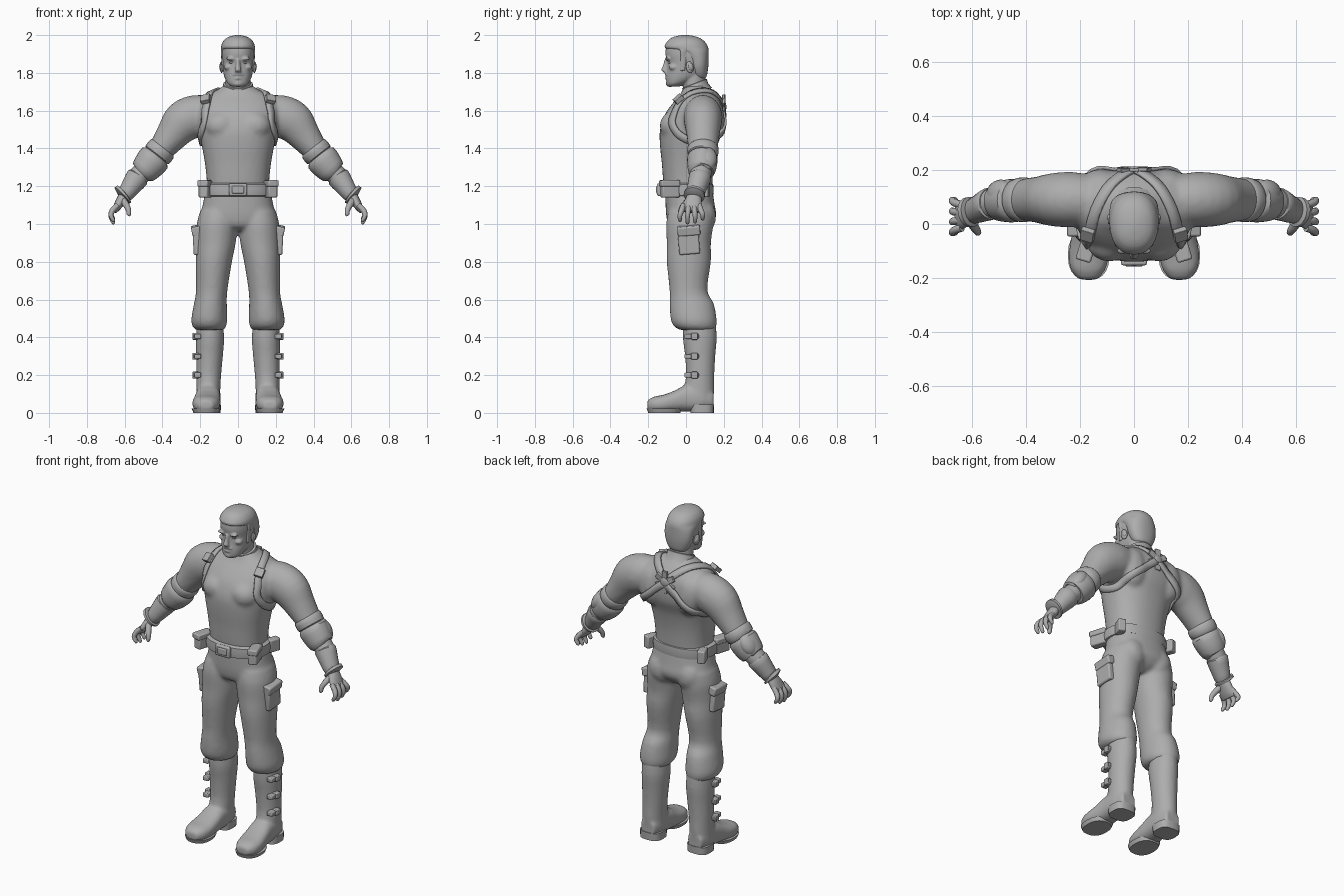
import bpy, bmesh, math
from mathutils import Vector, Matrix, Euler
from mathutils.bvhtree import BVHTree

GREY = bpy.data.materials.new("plain grey")
GREY.diffuse_color = (0.42, 0.42, 0.42, 1)
X, Y, Z = Vector((1, 0, 0)), Vector((0, 1, 0)), Vector((0, 0, 1))
FLAT, FOOT = (X, Y), (X, Z)


def refine(secs, sub):
    """Catmull-Rom interpolation between sections."""
    out = []
    for i in range(len(secs) - 1):
        p0, p1, p2 = secs[max(i - 1, 0)], secs[i], secs[i + 1]
        p3 = secs[min(i + 2, len(secs) - 1)]
        for k in range(sub):
            t = k / sub
            out.append([0.5 * (2 * b + (c - a) * t + (2 * a - 5 * b + 4 * c - d) * t * t
                        + (3 * b - a - 3 * c + d) * t ** 3) for a, b, c, d in zip(p0, p1, p2, p3)])
    return out + [list(secs[-1])]


def loft(bm, secs, axes=None, n=24, power=2.0, sub=3, mirror=False):
    """Skin through sections (x, y, z, radius_a, radius_b)."""
    secs = refine(secs, sub)
    pts = [Vector(s[:3]) for s in secs]
    for sx in ((1, -1) if mirror else (1,)):
        rings = []
        for i, s in enumerate(secs):
            if axes:
                a, b = axes
            else:
                t = (pts[min(i + 1, len(pts) - 1)] - pts[max(i - 1, 0)]).normalized()
                b = (Y - t * Y.dot(t)).normalized()
                a = b.cross(t)
            ring = []
            for k in range(n):
                c, q = math.cos(2 * math.pi * k / n), math.sin(2 * math.pi * k / n)
                e = 2 / power
                p = pts[i] + a * (s[3] * math.copysign(abs(c) ** e, c)) + b * (s[4] * math.copysign(abs(q) ** e, q))
                ring.append(bm.verts.new((p.x * sx, p.y, p.z)))
            rings.append(ring)
        for r0, r1 in zip(rings, rings[1:]):
            for k in range(n):
                bm.faces.new((r0[k], r0[(k + 1) % n], r1[(k + 1) % n], r1[k]))
        bm.faces.new(rings[0][::-1])
        bm.faces.new(rings[-1])


def shape(bm, kind, loc, size, rot=(0, 0, 0), mirror=False):
    """Box or ellipsoid with full size, optionally mirrored in x."""
    for sx in ((1, -1) if mirror else (1,)):
        m = Matrix.Translation((loc[0] * sx, loc[1], loc[2])) @ \
            Euler((rot[0], rot[1] * sx, rot[2] * sx)).to_matrix().to_4x4() @ Matrix.Diagonal((*size, 1))
        if kind == "box":
            bmesh.ops.create_cube(bm, size=1, matrix=m)
        else:
            bmesh.ops.create_uvsphere(bm, u_segments=16, v_segments=10, radius=0.5, matrix=m)


def finish(bm, name, voxel=0, bevel=0, angle=50):
    bmesh.ops.recalc_face_normals(bm, faces=bm.faces[:])
    me = bpy.data.meshes.new(name)
    bm.to_mesh(me)
    bm.free()
    me.materials.append(GREY)
    ob = bpy.data.objects.new(name, me)
    bpy.context.collection.objects.link(ob)
    if voxel:
        r = ob.modifiers.new("blend", "REMESH")
        r.mode, r.voxel_size, r.use_smooth_shade = "VOXEL", voxel, True
        s = ob.modifiers.new("soften", "SMOOTH")
        s.factor, s.iterations = 0.5, 5
    if bevel:
        b = ob.modifiers.new("bevel", "BEVEL")
        b.width, b.segments = bevel, 2
    bpy.ops.object.select_all(action="DESELECT")
    ob.select_set(True)
    bpy.context.view_layer.objects.active = ob
    bpy.ops.object.shade_smooth_by_angle(angle=math.radians(angle))
    return ob


# Torso and arms, blended into one skin
bm = bmesh.new()
loft(bm, [(0, y, z, rx, ry) for z, y, rx, ry in (
    (1.14, .015, .168, .122), (1.22, .01, .165, .13), (1.32, .01, .175, .138), (1.42, .015, .193, .153),
    (1.5, .03, .21, .168), (1.58, .045, .218, .157), (1.64, .06, .21, .13), (1.68, .065, .175, .1),
    (1.71, .06, .11, .078), (1.735, .055, .075, .06))], FLAT, 40, 2.3)
loft(bm, [(.13, .085, 1.575, .1, .09), (.22, .09, 1.572, .112, .102), (.29, .09, 1.54, .112, .1),
          (.345, .09, 1.475, .09, .088), (.41, .09, 1.39, .068, .076), (.47, .085, 1.31, .057, .06),
          (.53, .075, 1.25, .055, .056), (.565, .06, 1.2, .046, .048), (.605, .045, 1.14, .034, .038)], mirror=True)
shape(bm, "ball", (.09, -.07, 1.52), (.17, .14, .15), mirror=True)     # chest
shape(bm, "ball", (.12, .14, 1.55), (.17, .13, .24), mirror=True)      # shoulder blades
torso = finish(bm, "upper_body", voxel=.012)

# Trousers with gathered cuffs
bm = bmesh.new()
loft(bm, [(0, y, z, rx, ry) for z, y, rx, ry in (
    (1.18, .015, .172, .125), (1.1, .022, .187, .13), (1.04, .028, .2, .132), (.99, .02, .17, .11),
    (.965, .02, .1, .07))], FLAT, 40, 2.3)
loft(bm, [(.1, .025, 1.07, .1, .118), (.11, .02, 1, .108, .125), (.117, .015, .9, .105, .117),
          (.128, .015, .8, .096, .117), (.139, .013, .65, .083, .1), (.146, .03, .58, .087, .117),
          (.152, .04, .5, .095, .122), (.152, .048, .46, .09, .113), (.15, .06, .44, .075, .095)],
     FLAT, 32, mirror=True)
shape(bm, "ball", (.148, -.03, .55), (.14, .11, .16), mirror=True)     # knees
shape(bm, "ball", (.09, .085, 1.04), (.17, .15, .19), mirror=True)     # seat
finish(bm, "trousers", voxel=.011)

# Boots, blended shaft and foot
bm = bmesh.new()
loft(bm, [(.15, .07, .5, .066, .085), (.148, .073, .4, .075, .09), (.151, .075, .3, .071, .08),
          (.155, .075, .2, .066, .075), (.157, .07, .13, .064, .08), (.158, .07, .06, .064, .075)], FLAT, mirror=True)
loft(bm, [(.157, .145, .07, .045, .045), (.157, .08, .08, .064, .072), (.159, 0, .078, .066, .07),
          (.163, -.06, .062, .071, .056), (.168, -.12, .05, .074, .046), (.17, -.17, .045, .063, .041),
          (.17, -.205, .04, .036, .026)], FOOT, 24, 2.5, mirror=True)
finish(bm, "boots", voxel=.009)
bm = bmesh.new()
loft(bm, [(.158, .085, 0, .066, .062), (.158, .085, .045, .068, .064)], FLAT, 20, 3, 1, True)
loft(bm, [(.168, -.115, 0, .068, .085), (.168, -.115, .022, .077, .093)], FLAT, 20, 2.4, 1, True)
finish(bm, "boot_soles")
bm = bmesh.new()
for z in (.405, .3, .2):
    shape(bm, "box", (.214, .03, z), (.036, .075, .026), mirror=True)
    shape(bm, "box", (.225, .045, z), (.034, .035, .036), mirror=True)
finish(bm, "boot_buckles", bevel=.005)

# Thigh pockets
bm = bmesh.new()
shape(bm, "box", (.215, .015, .905), (.045, .11, .13), (.08, .03, 0), mirror=True)
shape(bm, "box", (.221, .015, .965), (.05, .12, .05), (.08, .2, 0), mirror=True)
finish(bm, "thigh_pockets", bevel=.008)

# Belt, buckle and pouches
bm = bmesh.new()
loft(bm, [(0, .004, z, .188 - d, .143 - d) for z, d in ((1.145, .02), (1.152, .003), (1.18, 0), (1.21, .003), (1.218, .02))],
     FLAT, 40, 2.3, 1)
finish(bm, "belt", angle=40)
bm = bmesh.new()
shape(bm, "box", (0, -.142, 1.182), (.095, .022, .066))
shape(bm, "box", (0, -.15, 1.182), (.065, .016, .042))
shape(bm, "box", (.172, -.085, 1.18), (.05, .095, .08), (0, 0, .3), True)
shape(bm, "box", (.174, -.087, 1.215), (.058, .104, .034), (0, 0, .3), True)
shape(bm, "box", (.172, .09, 1.18), (.045, .07, .075), (0, 0, -.35), True)
finish(bm, "belt_buckle_and_pouches", bevel=.007)

# Elbow guards and sleeve bands
bm = bmesh.new()
loft(bm, [(.395, .09, 1.408, .066, .072), (.403, .09, 1.398, .078, .083), (.428, .089, 1.366, .078, .08),
          (.436, .088, 1.356, .06, .065)], sub=2, mirror=True)
loft(bm, [(.428, .088, 1.365, .06, .065), (.44, .087, 1.35, .086, .08), (.475, .085, 1.308, .082, .078),
          (.505, .08, 1.275, .07, .068), (.51, .08, 1.27, .05, .05)], sub=2, mirror=True)
shape(bm, "ball", (.492, .105, 1.345), (.09, .12, .15), (0, -.6, 0), True)
finish(bm, "elbow_guards", angle=40)

# Gauntlets with flared cuffs
bm = bmesh.new()
loft(bm, [(.528, .076, 1.252, .05, .05), (.532, .075, 1.247, .062, .06), (.565, .06, 1.2, .053, .053),
          (.595, .047, 1.157, .043, .046), (.605, .045, 1.145, .035, .035)], sub=2, mirror=True)
loft(bm, [(.597, .046, 1.163, .03, .03), (.603, .045, 1.158, .058, .056), (.613, .043, 1.15, .058, .056),
          (.617, .042, 1.145, .03, .03)], sub=1, mirror=True)
finish(bm, "gauntlets", angle=40)

# Hands with curled fingers
bm = bmesh.new()
loft(bm, [(.603, .045, 1.15, .028, .036), (.622, .038, 1.12, .026, .046), (.643, .03, 1.085, .02, .052),
          (.655, .028, 1.065, .012, .048)], n=16, mirror=True)
for i, drop in enumerate((.02, .005, 0, .012)):
    y = .07 - .028 * i
    spread = .006 * (1.5 - i)
    loft(bm, [(.637, y, 1.1, .014, .014), (.664, y + spread, 1.072, .015, .0145),
              (.673, y + 2 * spread, 1.04 + drop / 2, .0125, .013),
              (.66, y + 2 * spread, 1.008 + drop, .01, .01), (.655, y + 2 * spread, 1 + drop, .004, .004)],
         n=10, mirror=True)
loft(bm, [(.61, .02, 1.13, .018, .018), (.592, -.01, 1.1, .017, .017), (.58, -.027, 1.075, .014, .014),
          (.578, -.033, 1.05, .011, .011), (.58, -.034, 1.042, .004, .004)], n=10, mirror=True)
finish(bm, "hands")

# Head: skull and facial features blended together, plus neck
bm = bmesh.new()
loft(bm, [(0, y, z, rx, ry) for z, y, rx, ry in (
    (1.727, -.065, .03, .028), (1.742, -.052, .054, .05), (1.775, -.018, .071, .087), (1.81, 0, .079, .101),
    (1.855, .006, .083, .105), (1.9, .003, .086, .112), (1.95, 0, .08, .1), (1.985, 0, .05, .06))], FLAT, 32, 2.2)
loft(bm, [(0, .06, 1.66, .072, .062), (0, .045, 1.73, .067, .062), (0, .035, 1.8, .066, .066)], FLAT)
loft(bm, [(0, -.1, 1.872, .011, .014), (0, -.108, 1.84, .012, .014), (0, -.114, 1.815, .017, .018),
          (0, -.105, 1.803, .019, .012)], FLAT, 12)
shape(bm, "ball", (.035, -.093, 1.874), (.06, .034, .02), (0, -.12, -.35), True)   # brows
shape(bm, "ball", (.05, -.066, 1.83), (.05, .05, .035), mirror=True)               # cheekbones
shape(bm, "ball", (0, -.096, 1.792), (.064, .034, .016))                           # moustache
shape(bm, "ball", (0, -.098, 1.772), (.045, .028, .013))                           # lower lip
shape(bm, "ball", (0, -.085, 1.744), (.06, .045, .038))                            # chin
finish(bm, "head", voxel=.005)
bm = bmesh.new()
shape(bm, "ball", (.034, -.083, 1.855), (.026, .024, .014), mirror=True)
finish(bm, "eyes")
bm = bmesh.new()
shape(bm, "ball", (.087, .02, 1.83), (.018, .042, .062), (.2, 0, .25), True)
shape(bm, "ball", (.09, .025, 1.832), (.018, .028, .04), (.2, 0, .25), True)
finish(bm, "ears")

# Hair cap with hairline step and sideburns
bm = bmesh.new()
loft(bm, [(0, y, z, rx, ry) for z, y, rx, ry in (
    (1.772, .078, .05, .026), (1.79, .07, .066, .042), (1.83, .066, .083, .052), (1.87, .062, .089, .058),
    (1.91, .04, .091, .08), (1.93, .004, .091, .115), (1.955, 0, .086, .108), (1.98, -.002, .068, .085),
    (1.994, -.004, .04, .052), (2.0, -.004, .012, .015))], FLAT, 32, 2.2, 2)
shape(bm, "box", (.08, -.015, 1.865), (.014, .03, .11), (0, .06, .15), True)
finish(bm, "hair", voxel=.006)

# Stand-up collar, lower at the front
bm = bmesh.new()
tilt = (X, Vector((0, .93, .36)))
loft(bm, [(0, .058, 1.69, .098, .085), (0, .05, 1.72, .082, .072), (0, .045, 1.742, .078, .07),
          (0, .044, 1.744, .07, .062)], tilt, 28, 2, 1)
finish(bm, "collar", angle=40)

# Shoulder harness laid onto the body surface
tree = BVHTree.FromObject(torso, bpy.context.evaluated_depsgraph_get())
path = refine([(.01, .2, 1.63), (.07, .17, 1.69), (.13, .08, 1.71), (.165, -.03, 1.66), (.19, -.08, 1.6),
               (.2, -.08, 1.52), (.205, -.02, 1.46), (.2, .08, 1.43), (.16, .17, 1.48), (.08, .2, 1.55),
               (.01, .21, 1.61)], 4)
bm = bmesh.new()
for sx in (1, -1):
    snapped = [tree.find_nearest(Vector((p[0] * sx, p[1], p[2])))[:2] for p in path]
    rows = []
    for i, (p, nrm) in enumerate(snapped):
        t = snapped[min(i + 1, len(snapped) - 1)][0] - snapped[max(i - 1, 0)][0]
        side = t.cross(nrm).normalized() * .02
        rows.append([bm.verts.new(p + side * k + nrm * .006) for k in (-1, 0, 1)])
    for a, b in zip(rows, rows[1:]):
        for k in (0, 1):
            bm.faces.new((a[k], a[k + 1], b[k + 1], b[k]))
straps = finish(bm, "harness_straps")
solid = straps.modifiers.new("thickness", "SOLIDIFY")
solid.thickness, solid.offset = .012, 0

# Harness buckles and the crossed plate on the back
bm = bmesh.new()
shape(bm, "box", (.172, -.04, 1.662), (.05, .05, .024), (.75, .2, .3), True)
for k in range(3):
    shape(bm, "box", (0, .2, 1.62), (.13, .014, .034), (.1, math.radians(60 * k + 30), 0))
shape(bm, "ball", (0, .203, 1.62), (.06, .022, .06))
finish(bm, "harness_buckles", bevel=.004)
